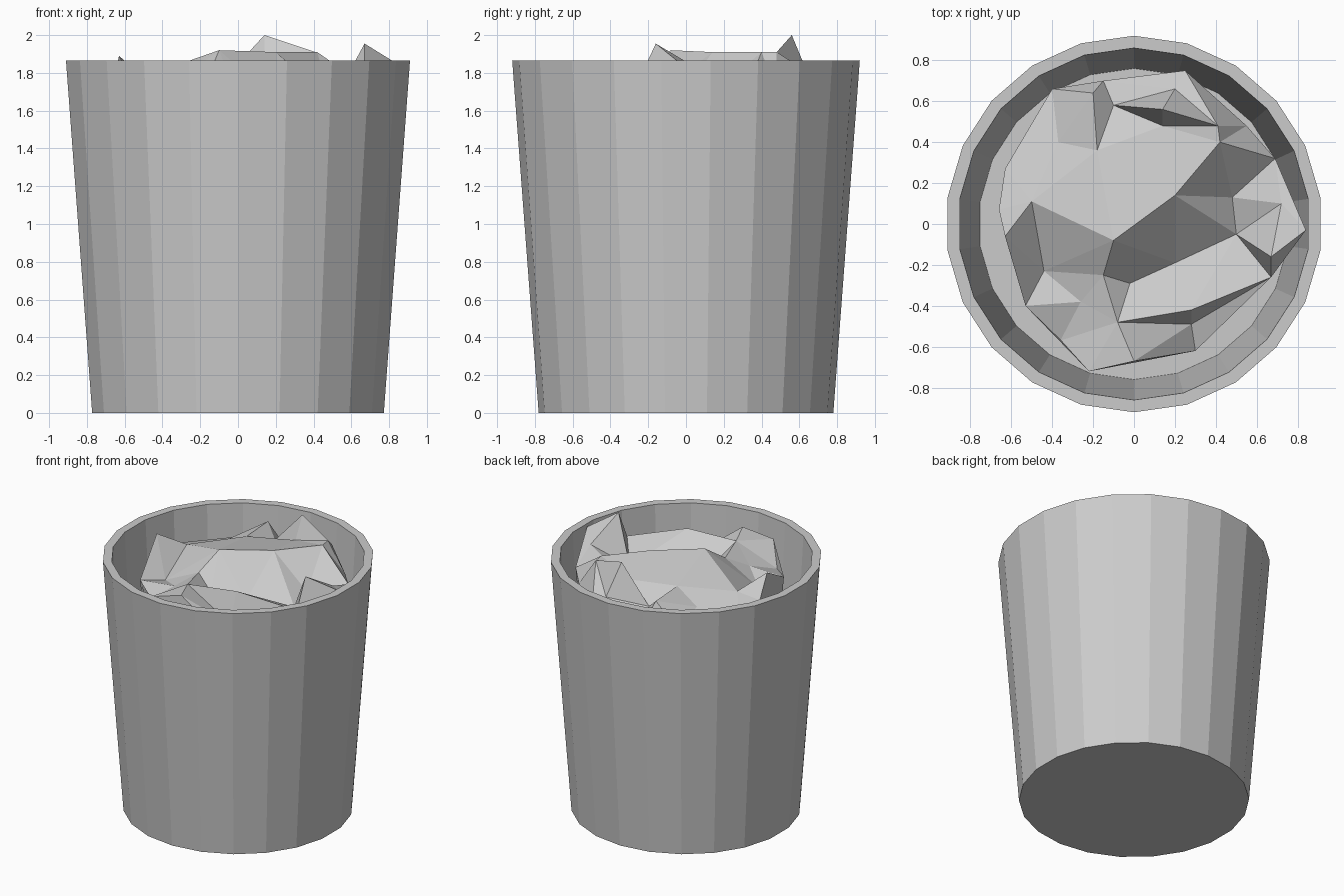
import bpy
import bmesh
import math
from mathutils import Vector
from mathutils.geometry import delaunay_2d_cdt

SIDES = 22

default_cube = bpy.data.objects.get("Cube")
if default_cube:
    bpy.data.objects.remove(default_cube, do_unlink=True)


def make_material(name, colour):
    mat = bpy.data.materials.new(name)
    mat.use_nodes = True
    mat.diffuse_color = colour
    mat.node_tree.nodes["Principled BSDF"].inputs["Base Color"].default_value = colour
    return mat


def finish(name, bm, mat):
    bmesh.ops.recalc_face_normals(bm, faces=bm.faces)
    mesh = bpy.data.meshes.new(name)
    bm.to_mesh(mesh)
    bm.free()
    mesh.materials.append(mat)
    obj = bpy.data.objects.new(name, mesh)
    bpy.context.scene.collection.objects.link(obj)
    return obj


def ring(bm, radius, z):
    angles = [math.pi / 2 + math.tau * i / SIDES for i in range(SIDES)]
    return [bm.verts.new((radius * math.cos(a), radius * math.sin(a), z)) for a in angles]


def bridge(bm, lower, upper):
    count = len(lower)
    for i in range(count):
        j = (i + 1) % count
        bm.faces.new((lower[i], lower[j], upper[j], upper[i]))


grey = make_material("light grey", (0.6, 0.6, 0.6, 1.0))

# Tapered bin: outer wall, flat rim, inner wall and floor
bm = bmesh.new()
profile = [(0.78, 0.0), (0.92, 1.865), (0.86, 1.865), (0.76, 0.06)]
rings = [ring(bm, radius, z) for radius, z in profile]
for lower, upper in zip(rings, rings[1:]):
    bridge(bm, lower, upper)
bm.faces.new(rings[0])
bm.faces.new(rings[-1])
finish("bin", bm, grey)

# Crumpled paper: creases given as ridges, slopes and edge points
ridges = [
    (0.14, 0.56, 2.0), (0.67, -0.16, 1.955), (-0.1, -0.08, 1.92), (0.2, 0.14, 1.91),
    (0.42, 0.4, 1.91), (0.41, 0.48, 1.91), (-0.63, -0.06, 1.89), (0.28, -0.42, 1.84),
    (-0.08, -0.48, 1.82), (0, -0.67, 1.83), (-0.2, 0.64, 1.83),
]
slopes = [
    (-0.18, 0.36, 1.83), (-0.5, 0.11, 1.78), (-0.37, 0.4, 1.74), (-0.1, 0.58, 1.74),
    (0.14, 0.48, 1.84), (0.48, 0.13, 1.68), (0.5, -0.05, 1.64), (0.2, -0.19, 1.66),
    (-0.02, -0.29, 1.7), (-0.15, -0.25, 1.8), (-0.26, -0.38, 1.72), (-0.44, -0.23, 1.66),
    (0.28, -0.49, 1.62), (0.67, -0.26, 1.74), (0.2, 0.66, 1.76),
]
edges = [
    (0.69, 0.32, 1.72), (0.72, 0.1, 1.8), (0.84, -0.03, 1.85), (0.3, -0.62, 1.58),
    (-0.22, -0.72, 1.78), (-0.36, -0.57, 1.65), (-0.53, -0.4, 1.7), (-0.66, 0.07, 1.74),
    (-0.63, 0.27, 1.7), (-0.4, 0.66, 1.66), (-0.15, 0.7, 1.7), (0.25, 0.75, 1.74),
    (0.55, 0.48, 1.7),
]
points = ridges + slopes + edges
flat = [Vector(p[:2]) for p in points]
verts, _, faces, sources, _, _ = delaunay_2d_cdt(flat, [], [], 0, 0.0001)

bm = bmesh.new()
paper = [bm.verts.new((v.x, v.y, points[src[0]][2])) for v, src in zip(verts, sources)]
for face in faces:
    bm.faces.new([paper[i] for i in face])

# Tuck the paper's outer edge down into the bin and close it below
rim = [e for e in bm.edges if e.is_boundary]
for scale, depth in ((0.97, 1.45), (0.75, 1.2)):
    result = bmesh.ops.extrude_edge_only(bm, edges=rim)
    for v in [g for g in result["geom"] if isinstance(g, bmesh.types.BMVert)]:
        v.co = (v.co.x * scale, v.co.y * scale, depth)
    rim = [g for g in result["geom"] if isinstance(g, bmesh.types.BMEdge) and g.is_boundary]
bmesh.ops.holes_fill(bm, edges=rim, sides=0)
finish("crumpled_paper", bm, grey)
